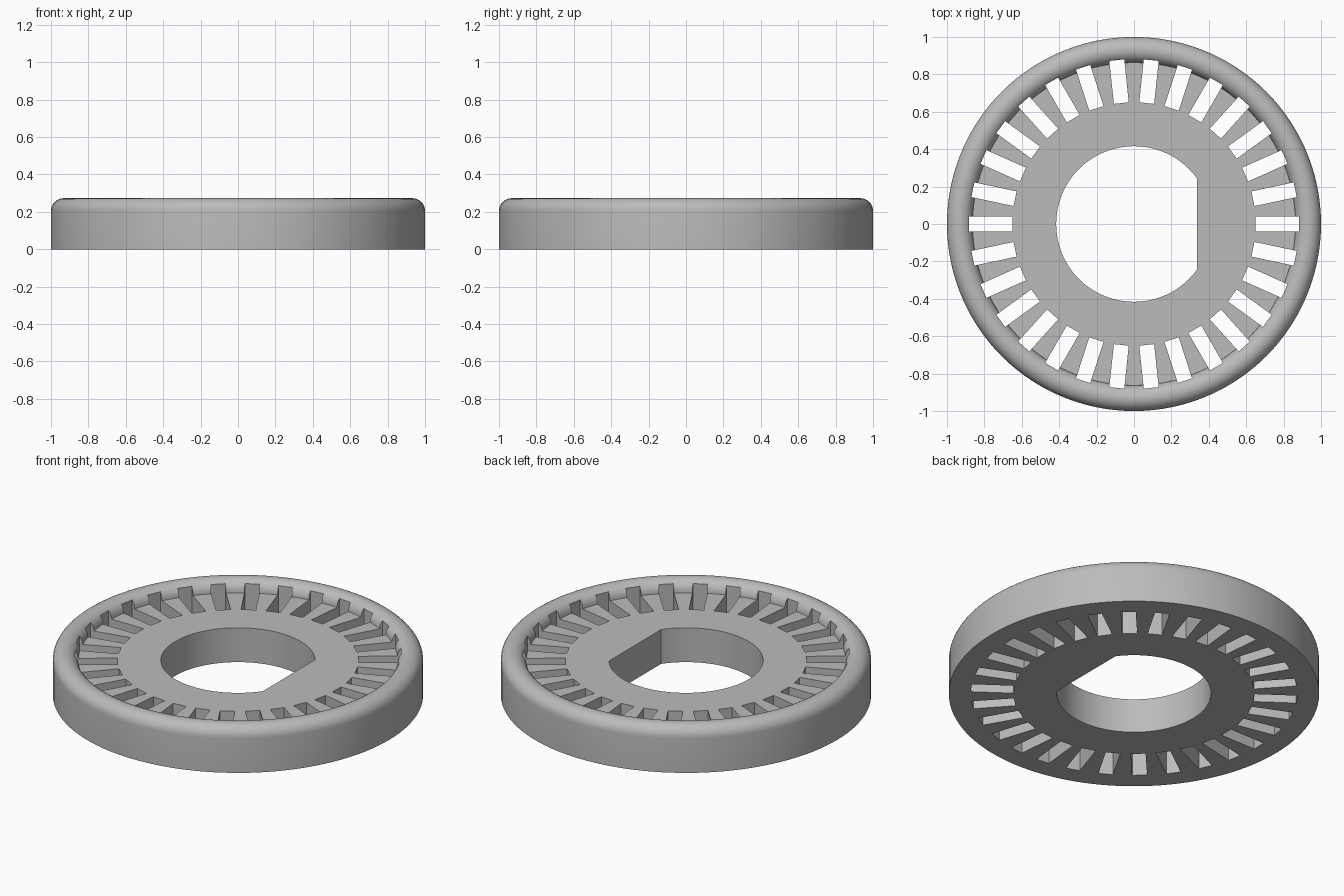
import bpy
import bmesh
from math import sin, cos, pi, tau
from mathutils import Matrix

cube = bpy.data.objects.get("Cube")
if cube:
    bpy.data.objects.remove(cube, do_unlink=True)

SEGMENTS = 120
SLOTS = 30
RIM = 0.0685               # radius of the rounded rim
HEIGHT = 0.273
FLOOR = HEIGHT - RIM
BORE, FLAT = 0.416, 0.336  # bore radius, position of its flat
SLOT_IN, SLOT_OUT, SLOT_WIDTH = 0.65, 0.881, 0.08

grey = bpy.data.materials.new("grey")
grey.use_nodes = True
colour = (0.5, 0.5, 0.5, 1)
grey.diffuse_color = colour
grey.node_tree.nodes["Principled BSDF"].inputs["Base Color"].default_value = colour


def make_object(name, bm):
    bmesh.ops.recalc_face_normals(bm, faces=bm.faces)
    mesh = bpy.data.meshes.new(name)
    bm.to_mesh(mesh)
    bm.free()
    mesh.materials.append(grey)
    obj = bpy.data.objects.new(name, mesh)
    bpy.context.collection.objects.link(obj)
    return obj


# Disc: closed profile turned about z, with a half-round rim and a D-shaped bore
profile = [(BORE, FLOOR), (BORE, 0), (1, 0)]
profile += [(1 - RIM + RIM * cos(pi * i / 16), FLOOR + RIM * sin(pi * i / 16))
            for i in range(17)]
bm = bmesh.new()
rings = []
for s in range(SEGMENTS):
    a = tau * s / SEGMENTS
    ring = []
    for r, z in profile:
        x = r * cos(a)
        if r == BORE:
            x = min(x, FLAT)
        ring.append(bm.verts.new((x, r * sin(a), z)))
    rings.append(ring)
for s, ring in enumerate(rings):
    following = rings[(s + 1) % SEGMENTS]
    for i in range(len(profile)):
        j = (i + 1) % len(profile)
        bm.faces.new((ring[i], ring[j], following[j], following[i]))
disc = make_object("slotted_disc", bm)

# Radial slots: a ring of boxes cut right through
bm = bmesh.new()
for s in range(SLOTS):
    matrix = (Matrix.Rotation(tau * s / SLOTS, 4, 'Z')
              @ Matrix.Translation(((SLOT_IN + SLOT_OUT) / 2, 0, FLOOR / 2))
              @ Matrix.Diagonal((SLOT_OUT - SLOT_IN, SLOT_WIDTH, 1, 1)))
    bmesh.ops.create_cube(bm, size=1, matrix=matrix)
cutter = make_object("slot_cutter", bm)
cutter.hide_render = True

cut = disc.modifiers.new("slots", 'BOOLEAN')
cut.operation = 'DIFFERENCE'
cut.solver = 'EXACT'
cut.object = cutter

bpy.ops.object.select_all(action='DESELECT')
disc.select_set(True)
bpy.context.view_layer.objects.active = disc
bpy.ops.object.modifier_apply(modifier=cut.name)
bpy.data.objects.remove(cutter, do_unlink=True)
bpy.ops.object.shade_smooth_by_angle(angle=pi / 6)
